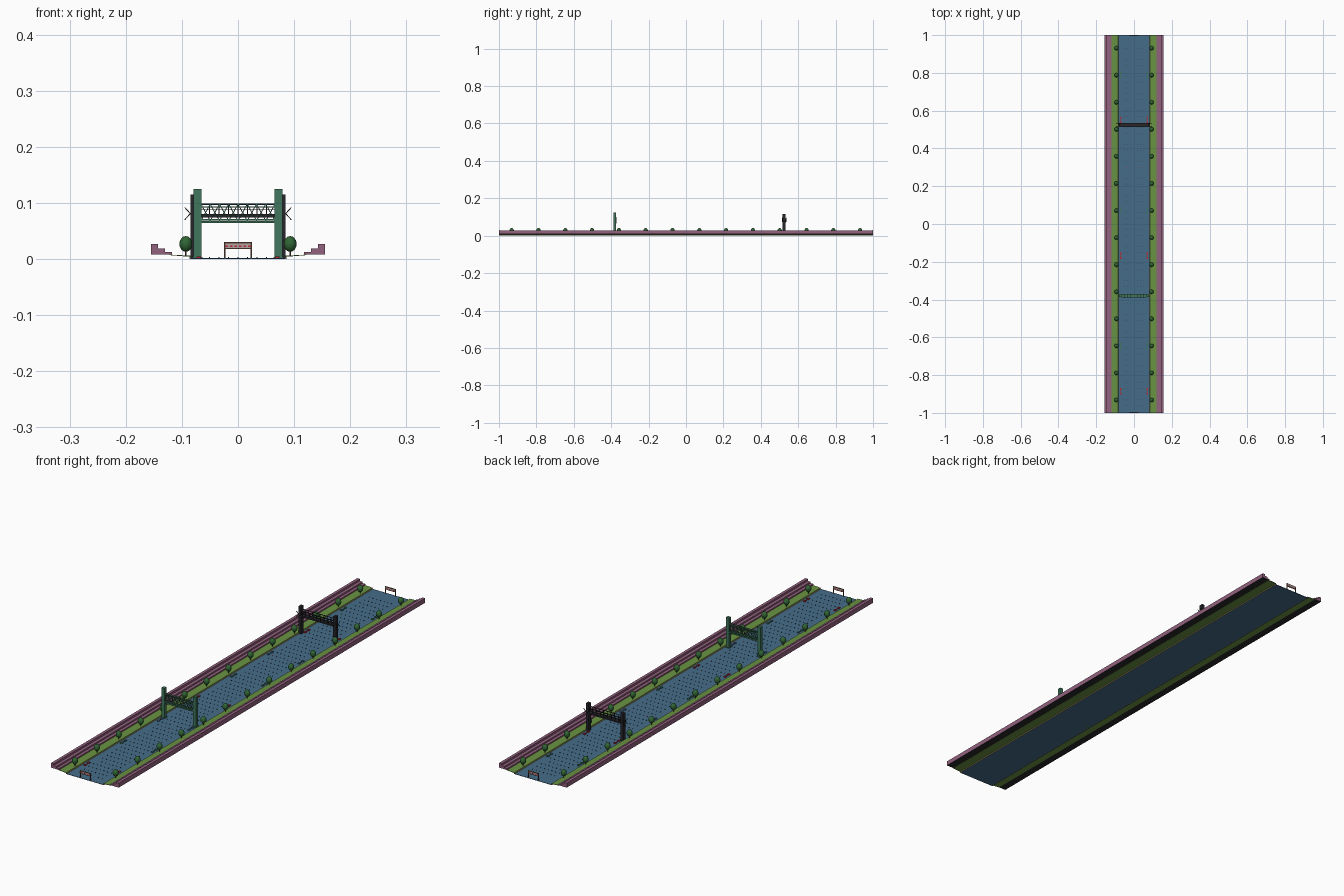
import bpy, bmesh
from math import atan2, hypot
from mathutils import Matrix, Vector

old = bpy.data.objects.get("Cube")
if old:
    bpy.data.objects.remove(old, do_unlink=True)


def material(name, r, g, b):
    m = bpy.data.materials.new(name)
    m.use_nodes = True
    m.diffuse_color = (r, g, b, 1)
    m.node_tree.nodes["Principled BSDF"].inputs["Base Color"].default_value = (r, g, b, 1)
    return m


WATER = material("water blue", .06, .15, .25)
GRASS = material("grass green", .14, .29, .055)
PURPLE = material("stand purple", .29, .12, .21)
LEAF = material("leaf green", .03, .13, .035)
TEAL = material("bridge green", .05, .18, .11)
BLACK = material("charcoal", .02, .02, .025)
RED = material("signal red", .5, .02, .03)
BOARD = material("board grey", .45, .36, .36)
TAN = material("kerb tan", .35, .27, .1)
BROWN = material("wood brown", .12, .06, .04)


def finish(bm, name, *mats):
    mesh = bpy.data.meshes.new(name)
    bmesh.ops.recalc_face_normals(bm, faces=bm.faces)
    bm.to_mesh(mesh)
    bm.free()
    for m in mats:
        mesh.materials.append(m)
    ob = bpy.data.objects.new(name, mesh)
    bpy.context.collection.objects.link(ob)
    return ob


def box(bm, x0, x1, y0, y1, z0, z1):
    centre = Vector((x0 + x1, y0 + y1, z0 + z1)) / 2
    size = Matrix.Diagonal((abs(x1 - x0), y1 - y0, z1 - z0, 1))
    bmesh.ops.create_cube(bm, size=1, matrix=Matrix.Translation(centre) @ size)


def bar(bm, x0, z0, x1, z1, y, t=.0016):
    """Thin square bar between two points at one depth."""
    place = Matrix.Translation(((x0 + x1) / 2, y, (z0 + z1) / 2))
    turn = Matrix.Rotation(-atan2(z1 - z0, x1 - x0), 4, 'Y')
    size = Matrix.Diagonal((hypot(x1 - x0, z1 - z0), t, t, 1))
    bmesh.ops.create_cube(bm, size=1, matrix=place @ turn @ size)


def extrude_profile(name, points, *mats):
    """Profile in x and z, drawn along the whole course."""
    bm = bmesh.new()
    face = bm.faces.new([bm.verts.new((x, -1, z)) for x, z in points])
    new = bmesh.ops.extrude_face_region(bm, geom=[face])["geom"]
    bmesh.ops.translate(bm, vec=(0, 2, 0), verts=[v for v in new if isinstance(v, bmesh.types.BMVert)])
    return finish(bm, name, *mats)


# Water channel
bm = bmesh.new()
box(bm, -.085, .085, -1, 1, 0, .0015)
finish(bm, "water", WATER)

# Banks, kerbs and stepped stands
for side, s in (("left", 1), ("right", -1)):
    extrude_profile(side + "_grass_bank", [(s * x, z) for x, z in
                    ((.085, .004), (.122, .007), (.122, .008), (.085, .006))], GRASS)
    extrude_profile(side + "_kerb", [(s * x, z) for x, z in
                    ((.083, 0), (.086, 0), (.086, .005), (.083, .002))], TAN)
    stand = extrude_profile(side + "_stand", [(s * x, z) for x, z in
                            ((.118, .008), (.155, .008), (.155, .027), (.143, .027), (.143, .019),
                             (.13, .019), (.13, .013), (.118, .013))], PURPLE, BLACK)
    for p in stand.data.polygons:
        if p.normal.z < -.9:
            p.material_index = 1

    # Row of trees
    crowns, trunks = bmesh.new(), bmesh.new()
    for i in range(14):
        spot = Matrix.Translation((s * .093, .931 - .1433 * i, .027))
        bmesh.ops.create_uvsphere(crowns, u_segments=12, v_segments=8, radius=1,
                                  matrix=spot @ Matrix.Diagonal((.0115, .0115, .014, 1)))
        bmesh.ops.create_cone(trunks, segments=6, radius1=.0015, radius2=.0015, depth=.012,
                              matrix=spot @ Matrix.Translation((0, 0, -.016)))
    for f in crowns.faces:
        f.smooth = True
    finish(crowns, side + "_tree_crowns", LEAF)
    finish(trunks, side + "_tree_trunks", BROWN)

    # Moored floats in repeating colours
    for k, (label, mat) in enumerate((("green", TEAL), ("red", RED), ("blue", WATER))):
        bm = bmesh.new()
        for i in range(k, 8, 3):
            y = .79 - .2395 * i
            for e in (-1, 1):
                box(bm, s * .066, s * .074, y + e * .012 - .005, y + e * .012 + .005, .001, .005)
            box(bm, s * .069, s * .071, y - .012, y + .012, .001, .004)
        finish(bm, f"{side}_{label}_floats", mat)

# Lane buoys, with red ones at the section marks
dark, red = bmesh.new(), bmesh.new()
for lane in range(-3, 4):
    x = lane * .017
    for i in range(64):
        y = -.96 + i * .03
        near_mark = min(abs(y + .44), abs(y - .3)) < .02
        box(red if near_mark else dark, x - .001, x + .001, y - .001, y + .001, .001, .0035)
finish(dark, "lane_buoys", BLACK)
finish(red, "marker_buoys", RED)

# Green truss bridge
Y = -.38
bm = bmesh.new()
for s in (-1, 1):
    box(bm, s * .065, s * .079, Y - .007, Y + .007, 0, .125)
    box(bm, s * .063, s * .081, Y - .009, Y + .009, 0, .004)
finish(bm, "green_bridge_towers", TEAL)
bm = bmesh.new()
box(bm, -.066, .066, Y - .008, Y + .008, .064, .068)
step = .132 / 8
for y in (Y - .007, Y + .007):
    for z in (.070, .093, .098):
        bar(bm, -.066, z, .066, z, y, .0022)
    for i in range(8):
        x = -.066 + i * step
        bar(bm, x, .068, x + step, .098, y)
        bar(bm, x, .098, x + step, .068, y)
for i in range(9):
    x = -.066 + i * step
    box(bm, x - .0008, x + .0008, Y - .007, Y + .007, .097, .099)
finish(bm, "green_bridge_truss", TEAL)

# Dark footbridge
Y = .525
bm = bmesh.new()
for s in (-1, 1):
    box(bm, s * .073, s * .085, Y - .008, Y + .008, 0, .115)
    for y in (Y - .008, Y + .008):
        bar(bm, s * .075, .070, s * .095, .092, y)
        bar(bm, s * .075, .092, s * .095, .070, y)
finish(bm, "dark_bridge_towers", BLACK)
bm = bmesh.new()
box(bm, -.076, .076, Y - .011, Y + .011, .074, .080)
for y in (Y - .01, Y + .01):
    bar(bm, -.076, .097, .076, .097, y, .002)
    bar(bm, -.076, .088, .076, .088, y, .001)
    for i in range(9):
        x = -.068 + i * .017
        bar(bm, x, .079, x, .097, y, .002)
finish(bm, "dark_bridge_deck", BLACK)

# Start and finish gates
for label, s in (("start", -1), ("finish", 1)):
    y = s * .996
    bm = bmesh.new()
    for x in (-.0235, .0235):
        box(bm, x - .0012, x + .0012, y - .002, y + .002, 0, .029)
    box(bm, -.0247, .0247, y - .002, y + .002, .028, .030)
    box(bm, -.0247, .0247, y - .002, y + .002, .018, .020)
    finish(bm, label + "_gate_frame", BROWN)
    bm = bmesh.new()
    box(bm, -.023, .023, y - .0015, y + .0015, .020, .028)
    finish(bm, label + "_gate_board", BOARD)
    bm = bmesh.new()
    for i in range(6):
        x = -.02 + i * .008
        box(bm, x - .0025, x + .0025, y - .0018, y + .0018, .0215, .0245)
    finish(bm, label + "_gate_dashes", RED)
